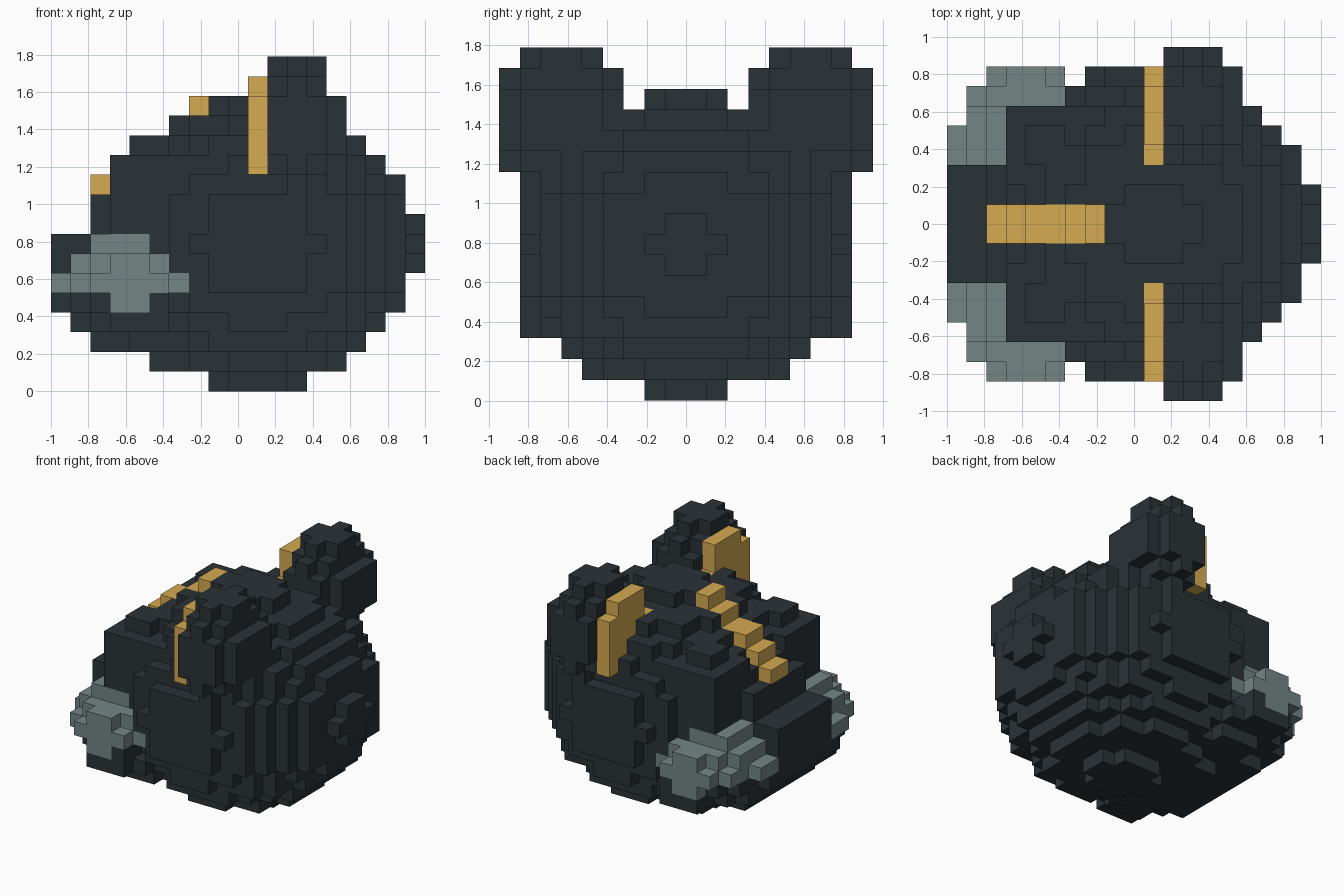
import bpy
import bmesh
from mathutils import Vector

if "Cube" in bpy.data.objects:
    bpy.data.objects.remove(bpy.data.objects["Cube"], do_unlink=True)

CELL = 2 / 19
ORIGIN = Vector((-1, -9 * CELL, 0))
DIRECTIONS = [Vector(d) for d in ((1, 0, 0), (-1, 0, 0), (0, 1, 0), (0, -1, 0), (0, 0, 1), (0, 0, -1))]


def material(name, color):
    m = bpy.data.materials.new(name)
    m.use_nodes = True
    m.diffuse_color = color
    bsdf = m.node_tree.nodes["Principled BSDF"]
    bsdf.inputs["Base Color"].default_value = color
    bsdf.inputs["Roughness"].default_value = 0.9
    return m


charcoal = material("charcoal", (0.023, 0.032, 0.038, 1))
gold = material("gold", (0.66, 0.405, 0.085, 1))
grey = material("grey green", (0.172, 0.238, 0.234, 1))


def ellipsoid(center, radii):
    """Blocks whose centre lies inside an ellipsoid."""
    c = Vector(center)
    return {(i, j, k) for i in range(19) for j in range(18) for k in range(17)
            if sum(((p + 0.5 - m) / r) ** 2 for p, m, r in zip((i, j, k), c, radii)) <= 1}


def box(xs, ys, zs):
    """Blocks in an inclusive range on each axis."""
    return {(i, j, k) for i in range(xs[0], xs[1] + 1)
            for j in range(ys[0], ys[1] + 1) for k in range(zs[0], zs[1] + 1)}


def mirror(cells):
    return {(i, 17 - j, k) for i, j, k in cells}


# Main volumes
head = ellipsoid((10.5, 9, 7.5), (8.15, 8.12, 7.3)) | box((2, 2), (6, 11), (8, 9))
ear = ellipsoid((12.5, 3, 13.5), (2.5, 3.3, 3.4))
brow = {c for c in ellipsoid((5, 5, 9.5), (2.8, 2.5, 3.4)) if c[0] > 2}

# Muzzle with cheeks that taper towards the top, and a square snout
muzzle = {(i, j, k) for i, j, k in ellipsoid((4, 9, 5.5), (4.4, 8.2, 3.25))
          if k < 5 or abs(i - 3) + k <= 8}
muzzle |= box((0, 2), (6, 11), (4, 7))

# Stepped chin and jowls under the muzzle
jowl = box((3, 5), (1, 2), (3, 4))
chin = jowl | mirror(jowl) | box((3, 6), (2, 15), (3, 3)) | box((1, 2), (4, 13), (3, 3))
chin |= box((2, 6), (5, 12), (2, 2)) | box((4, 6), (3, 14), (2, 2)) | box((5, 6), (6, 11), (1, 1))

# Coloured patches
cheeks = {(i, j, k) for i, j, k in muzzle | chin
          if abs(j - 8.5) > 3 and (k > 4 or (k == 4 and i in (3, 4)))}
inner_ear = box((10, 10), (1, 4), (11, 15)) - {(10, 1, 15)} | {(10, 5, 13)}
stripe = set()
for i, k in ((2, 10), (3, 11), (4, 12), (5, 12), (6, 13), (7, 14)):
    stripe |= box((i, i), (8, 9), (k, k))

# Later parts take over the blocks they share with earlier ones
parts = [
    ("head", head, charcoal),
    ("right_brow", brow, charcoal), ("left_brow", mirror(brow), charcoal),
    ("right_ear", ear - {(10, 1, 15)}, charcoal), ("left_ear", mirror(ear - {(10, 1, 15)}), charcoal),
    ("muzzle", muzzle, charcoal), ("chin", chin, charcoal), ("cheeks", cheeks, grey),
    ("right_inner_ear", inner_ear, gold), ("left_inner_ear", mirror(inner_ear), gold),
    ("forehead_stripe", stripe, gold),
]
owner = {}
for name, cells, _ in parts:
    for cell in cells:
        owner[cell] = name


def build(name, mat):
    """Make the exposed block faces of one part."""
    bm = bmesh.new()
    for cell in [c for c, n in owner.items() if n == name]:
        mid = Vector(cell) + Vector((0.5, 0.5, 0.5))
        for d in DIRECTIONS:
            if tuple(int(a + b) for a, b in zip(cell, d)) in owner:
                continue
            u = Vector((d.y, d.z, d.x))
            v = d.cross(u)
            corners = [mid + (d + u * s + v * t) / 2 for s, t in ((1, 1), (-1, 1), (-1, -1), (1, -1))]
            bm.faces.new([bm.verts.new(ORIGIN + p * CELL) for p in corners])
    bmesh.ops.remove_doubles(bm, verts=bm.verts, dist=0.001)
    mesh = bpy.data.meshes.new(name)
    bm.to_mesh(mesh)
    bm.free()
    mesh.materials.append(mat)
    bpy.context.collection.objects.link(bpy.data.objects.new(name, mesh))


for name, _, mat in parts:
    build(name, mat)
